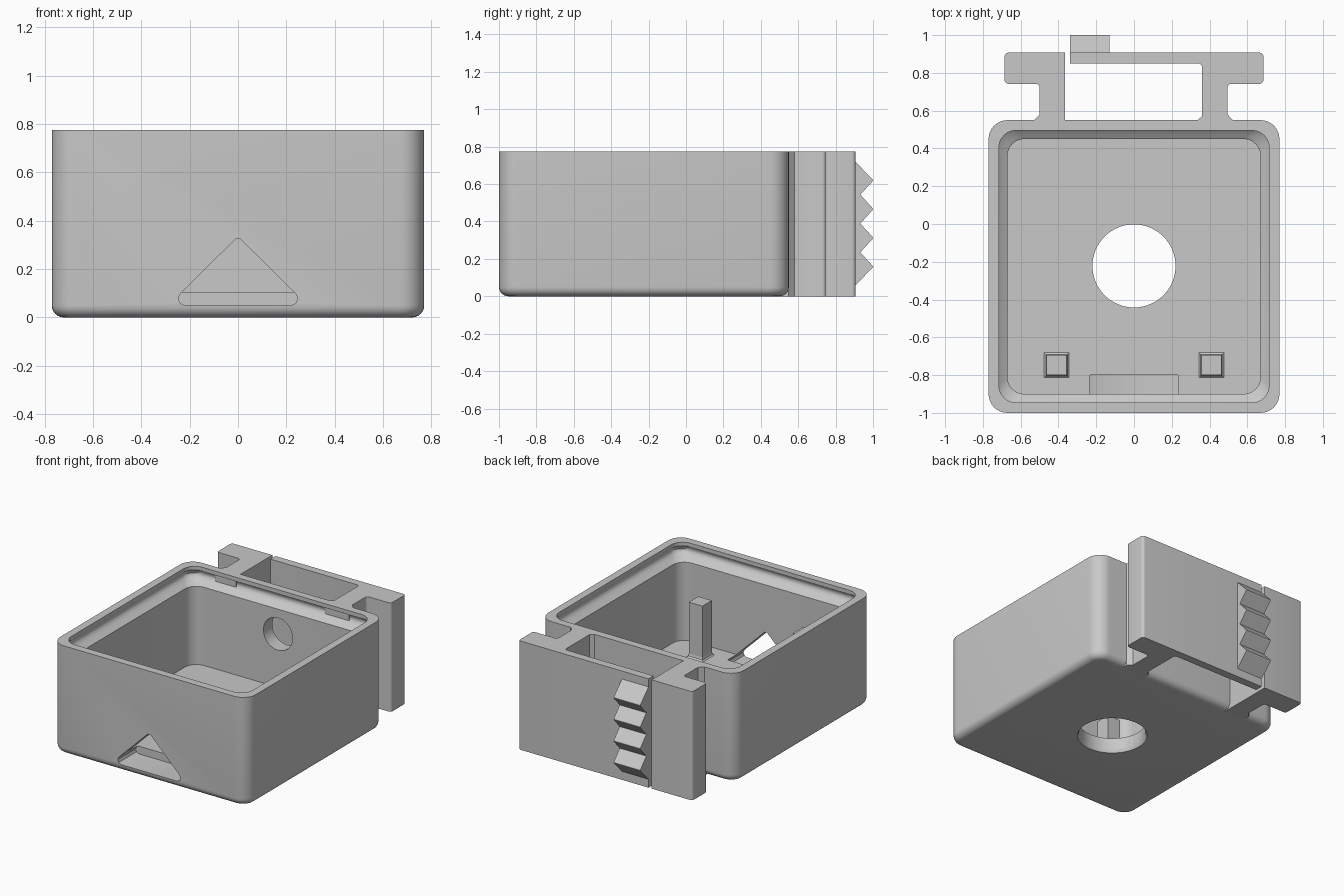
import bpy, bmesh
from math import sin, cos, pi, radians
from mathutils import Matrix

cube = bpy.data.objects.get("Cube")
if cube:
    bpy.data.objects.remove(cube, do_unlink=True)

grey = bpy.data.materials.new("plain grey")
grey.use_nodes = True
COLOUR = (0.58, 0.58, 0.58, 1)
grey.diffuse_color = COLOUR
grey.node_tree.nodes["Principled BSDF"].inputs["Base Color"].default_value = COLOUR

HEIGHT = 0.775
FLOOR = 0.105


def finish(bm, name):
    bmesh.ops.recalc_face_normals(bm, faces=bm.faces)
    mesh = bpy.data.meshes.new(name)
    bm.to_mesh(mesh)
    bm.free()
    mesh.materials.append(grey)
    ob = bpy.data.objects.new(name, mesh)
    bpy.context.collection.objects.link(ob)
    return ob


def smooth(ob):
    bpy.ops.object.select_all(action="DESELECT")
    ob.select_set(True)
    bpy.context.view_layer.objects.active = ob
    bpy.ops.object.shade_smooth_by_angle(angle=radians(32))


def rounded_ring(inset, radius, z, steps=8):
    """Rounded rectangle, offset inwards from the outer wall."""
    hx, hy, yc = 0.77 - inset, 0.775 - inset, -0.225
    points = []
    for q, (sx, sy) in enumerate([(1, 1), (-1, 1), (-1, -1), (1, -1)]):
        for i in range(steps + 1):
            a = (q + i / steps) * pi / 2
            points.append((sx * (hx - radius) + radius * cos(a),
                           yc + sy * (hy - radius) + radius * sin(a), z))
    return points


def loft(rings, name):
    bm = bmesh.new()
    loops = [[bm.verts.new(p) for p in ring] for ring in rings]
    for a, b in zip(loops, loops[1:]):
        n = len(a)
        for i in range(n):
            bm.faces.new((a[i], a[(i + 1) % n], b[(i + 1) % n], b[i]))
    bm.faces.new(loops[0])
    bm.faces.new(loops[-1])
    return finish(bm, name)


def prism(points, offset, name, rounded=None, radius=0.02):
    """Extrude a 3D outline; optionally round the edges picked by a rule."""
    bm = bmesh.new()
    face = bm.faces.new([bm.verts.new(p) for p in points])
    grown = bmesh.ops.extrude_face_region(bm, geom=[face], use_keep_orig=True)
    bmesh.ops.translate(bm, vec=offset,
                        verts=[g for g in grown["geom"] if isinstance(g, bmesh.types.BMVert)])
    bmesh.ops.recalc_face_normals(bm, faces=bm.faces)
    if rounded:
        edges = [e for e in bm.edges
                 if abs(e.verts[0].co.z - e.verts[1].co.z) > 0.5 and rounded(e.verts[0].co)]
        bmesh.ops.bevel(bm, geom=edges, offset=radius, segments=5, profile=0.5, affect="EDGES")
    return finish(bm, name)


def cone(name, r1, r2, depth, place, segments=64):
    bm = bmesh.new()
    bmesh.ops.create_cone(bm, cap_ends=True, segments=segments, radius1=r1, radius2=r2,
                          depth=depth, matrix=place)
    return finish(bm, name)


def cut(target, cutter):
    mod = target.modifiers.new("cut", "BOOLEAN")
    mod.operation = "DIFFERENCE"
    mod.solver = "EXACT"
    mod.object = cutter
    bpy.context.view_layer.objects.active = target
    bpy.ops.object.modifier_apply(modifier=mod.name)
    bpy.data.objects.remove(cutter, do_unlink=True)


# Open box: rounded bottom, outer wall, rim, grooved lip, inner wall, floor
fillet = 0.05
rings = []
for i in range(7):
    a = i / 6 * pi / 2
    d = fillet * (1 - sin(a))
    rings.append(rounded_ring(d, 0.1 - d, fillet * (1 - cos(a))))
rings.append(rounded_ring(0, 0.1, HEIGHT))
lip = [(0.055, 0.775), (0.055, 0.75), (0.045, 0.735), (0.042, 0.72), (0.046, 0.705),
       (0.06, 0.69), (0.082, 0.675), (0.1, 0.662), (0.1, FLOOR)]
rings += [rounded_ring(d, 0.09, z) for d, z in lip]
box = loft(rings, "box")

# Triangular opening in the front wall, running into the floor
half = [(0.22, 0.05), (0.24, 0.06), (0.247, 0.08), (0.237, 0.1), (0.01, 0.324)]
outline = half + [(-x, z) for x, z in reversed(half)]
cut(box, prism([(x, -1.1, z) for x, z in outline], (0, 0.3, 0), "slot_cutter"))

# Round hole in the floor with an eased lower edge
cut(box, cone("floor_cutter", 0.22, 0.22, 0.6, Matrix.Translation((0, -0.222, 0))))
cut(box, cone("ease_cutter", 0.24, 0.21, 0.06, Matrix.Translation((0, -0.222, 0.01))))

# Round hole through the back wall
cut(box, cone("back_cutter", 0.115, 0.115, 0.24,
              Matrix.Translation((0, 0.5, 0.485)) @ Matrix.Rotation(pi / 2, 4, "X"), 48))
smooth(box)

# Square posts with flared feet
for side, label in ((1, "left"), (-1, "right")):
    def square(h, z):
        return [(side * 0.41 + sx * h, -0.747 + sy * h, z)
                for sx, sy in ((1, 1), (-1, 1), (-1, -1), (1, -1))]
    loft([square(h, z) for h, z in
          ((0.066, FLOOR - 0.01), (0.066, FLOOR), (0.057, FLOOR + 0.008),
           (0.053, FLOOR + 0.025), (0.053, 0.495))], label + "_post")


# Rear bracket: arms with flanges, the left one carrying the springy plate
def rounding(co):
    return co.y > 0.6 and not -0.4 < co.x < 0


left_arm = [(0.335, 0.5), (0.335, 0.549), (0.36, 0.57), (0.36, 0.85), (-0.34, 0.85),
            (-0.34, 0.907), (0.685, 0.907), (0.685, 0.742), (0.495, 0.742),
            (0.495, 0.58), (0.525, 0.549), (0.525, 0.5)]
right_arm = [(-0.365, 0.5), (-0.365, 0.907), (-0.685, 0.907), (-0.685, 0.742),
             (-0.5, 0.742), (-0.5, 0.58), (-0.53, 0.549), (-0.53, 0.5)]
for name, shape in (("left_arm_and_plate", left_arm), ("right_arm", right_arm)):
    smooth(prism([(x, y, 0) for x, y in shape], (0, 0, HEIGHT), name, rounding))

# Ridged thumb grip on the plate
pitch, peak, first = 0.154, 1.0, 0.158
grip = [(0.89, first - 0.115), (0.907, first - 0.098)]
for i in range(4):
    z = first + i * pitch
    grip += [(peak - 0.003, z - 0.006), (peak, z), (peak - 0.003, z + 0.006)]
    if i < 3:
        grip.append((0.932, z + pitch / 2))
grip += [(0.907, z + 0.098), (0.89, z + 0.115)]
prism([(-0.34, y, z) for y, z in grip], (0.21, 0, 0), "thumb_grip")
